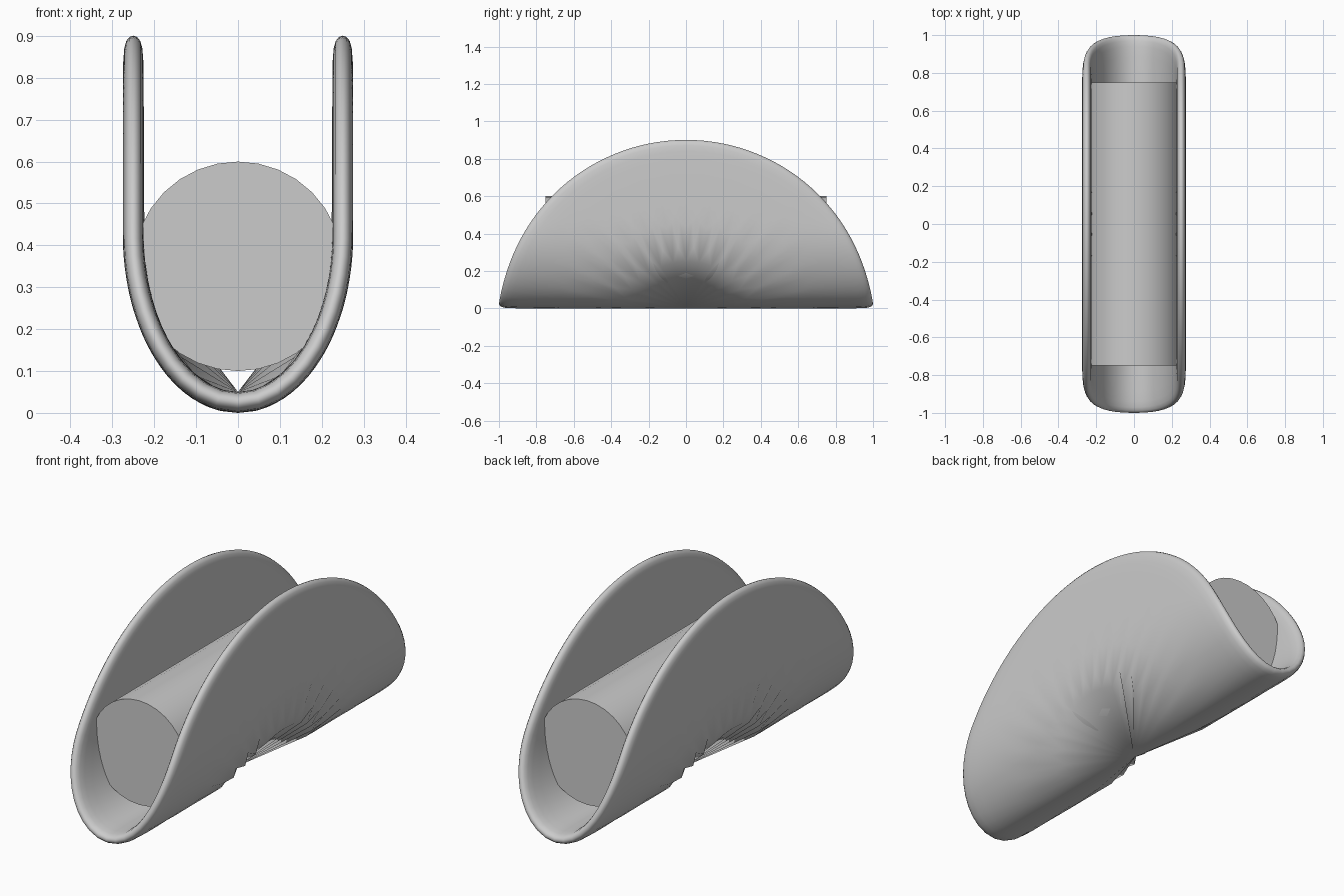
import bpy, bmesh, math

if "Cube" in bpy.data.objects:
    bpy.data.objects.remove(bpy.data.objects["Cube"])

A, B, HALF = 0.25, 0.40, 0.025   # fold: half width, curve height, half thickness

# Arc-length table of the elliptical lower part of the fold
N = 400
arc = [0.0]
for i in range(N):
    t = (i + 0.5) / N * math.pi / 2
    arc.append(arc[-1] + math.hypot(A * math.cos(t), B * math.sin(t)) * math.pi / 2 / N)


def fold(s, off):
    """Map distance s from the fold line and offset off to (x, z)."""
    side, s = (-1 if s < 0 else 1), abs(s) * 0.993
    if s >= arc[-1]:
        return side * (A - off), HALF + B + s - arc[-1]
    i = next(k for k in range(N) if arc[k + 1] > s)
    t = (i + (s - arc[i]) / (arc[i + 1] - arc[i])) / N * math.pi / 2
    tx, tz = A * math.cos(t), B * math.sin(t)
    n = math.hypot(tx, tz)
    return side * (A * math.sin(t) - off * tz / n), HALF + B * (1 - math.cos(t)) + off * tx / n


# Shell: thin round disc, smoothed, then folded into a U
bm = bmesh.new()
bmesh.ops.create_cone(bm, cap_ends=True, cap_tris=True, segments=32,
                      radius1=1, radius2=1, depth=2 * HALF)
caps = [f for f in bm.faces if abs(f.normal.z) > 0.9]
bmesh.ops.inset_region(bm, faces=caps, thickness=0.1, use_even_offset=True)
me = bpy.data.meshes.new("folded_shell")
bm.to_mesh(me)
bm.free()
shell = bpy.data.objects.new("folded_shell", me)
bpy.context.collection.objects.link(shell)
sub = shell.modifiers.new("smooth", 'SUBSURF')
sub.levels = sub.render_levels = 2
bpy.context.view_layer.objects.active = shell
shell.select_set(True)
bpy.ops.object.modifier_apply(modifier="smooth")
reach = max(v.co.y for v in shell.data.vertices)
for v in shell.data.vertices:
    x, y, off = v.co.x / reach, v.co.y / reach, v.co.z
    fx, fz = fold(x, off)
    v.co = (fx, y, fz)
bpy.ops.object.shade_smooth()

# Filling: round bar lying in the fold
bpy.ops.mesh.primitive_cylinder_add(vertices=32, radius=0.25, depth=1.5,
                                    location=(0, 0, 0.35),
                                    rotation=(math.pi / 2, 0, 0))
bar = bpy.context.object
bar.name = "filling_bar"
bpy.ops.object.shade_smooth_by_angle(angle=math.radians(30))
